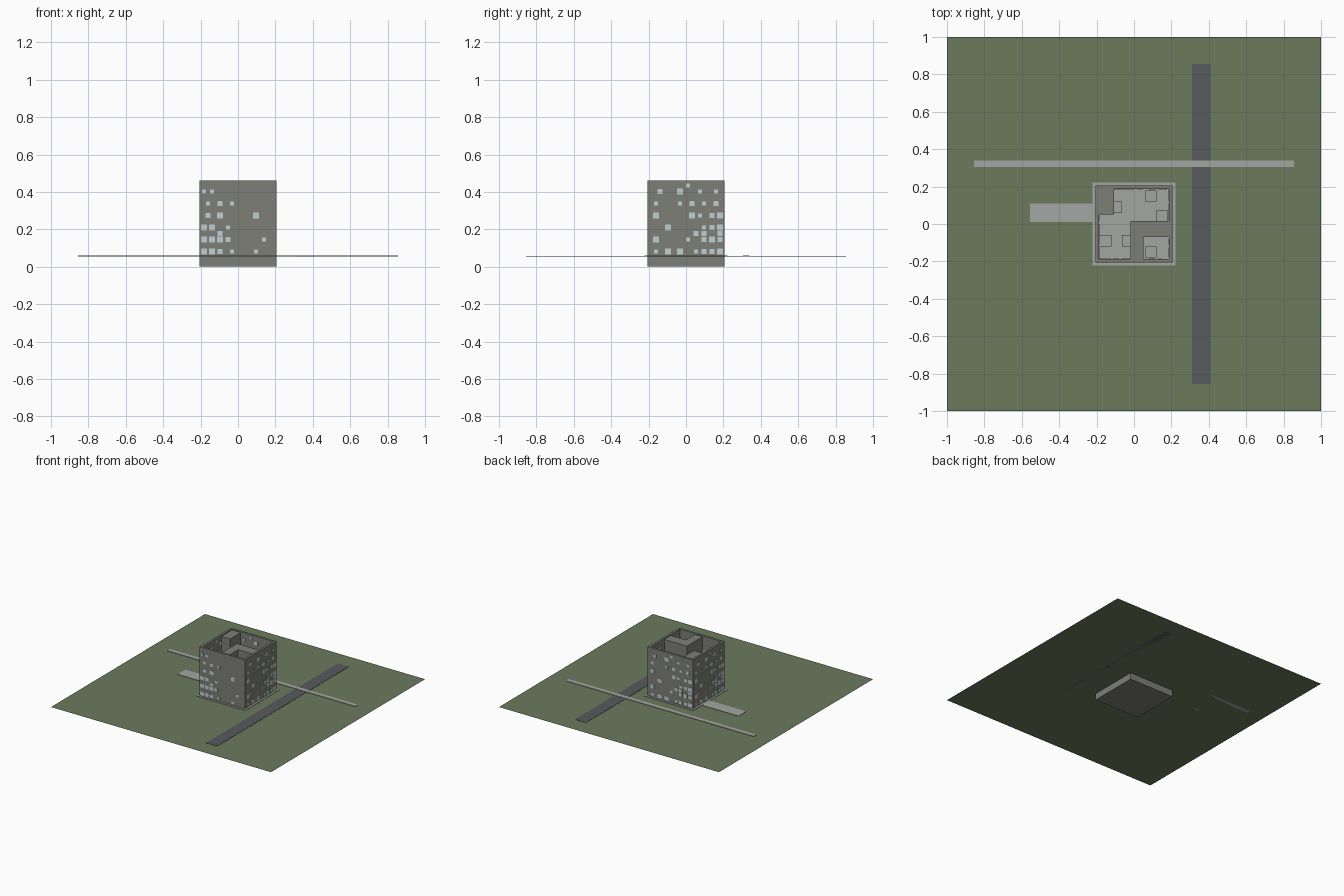
import bpy

if "Cube" in bpy.data.objects:
    bpy.data.objects.remove(bpy.data.objects["Cube"])


def material(name, r, g, b):
    m = bpy.data.materials.new(name)
    m.use_nodes = True
    m.diffuse_color = (r, g, b, 1)
    m.node_tree.nodes["Principled BSDF"].inputs["Base Color"].default_value = (r, g, b, 1)
    return m


grass = material("grass green", .145, .195, .107)
asphalt = material("asphalt grey", .1, .103, .115)
concrete = material("concrete grey", .21, .21, .19)
paving = material("pale paving", .37, .38, .36)
glass = material("pale blue glass", .52, .63, .64)


def mesh_object(name, verts, faces, mat):
    mesh = bpy.data.meshes.new(name)
    mesh.from_pydata(verts, [], faces)
    mesh.materials.append(mat)
    obj = bpy.data.objects.new(name, mesh)
    bpy.context.collection.objects.link(obj)
    return obj


def boxes(name, spans, mat):
    """One object made of boxes, each given as (low corner, high corner)."""
    verts, faces = [], []
    for low, high in spans:
        n = len(verts)
        verts += [(x, y, z) for x in (low[0], high[0])
                  for y in (low[1], high[1]) for z in (low[2], high[2])]
        for f in ((0, 1, 3, 2), (4, 6, 7, 5), (0, 4, 5, 1),
                  (2, 3, 7, 6), (0, 2, 6, 4), (1, 5, 7, 3)):
            faces.append([n + i for i in f])
    return mesh_object(name, verts, faces, mat)


GROUND = .055      # level of the lawn
HALF = .205        # half width of the building
INNER = .187       # inner face of the outer walls
TOP = .46
FLOOR = .064

# Lawn, road and paths
mesh_object("lawn", [(-1, -1, GROUND), (1, -1, GROUND), (1, 1, GROUND), (-1, 1, GROUND)],
            [(0, 1, 2, 3)], grass)
boxes("road", [((.31, -.855, GROUND), (.41, .855, GROUND + .002))], asphalt)
boxes("long_path", [((-.855, .305, GROUND), (.855, .34, GROUND + .004))], paving)
boxes("entrance_path", [((-.555, .01, GROUND), (-.2, .11, GROUND + .003))], paving)
boxes("apron", [((-.222, -.222, GROUND), (.222, .222, GROUND + .004))], paving)

# Foundation and the four outer walls
boxes("foundation", [((-HALF, -HALF, 0), (HALF, HALF, FLOOR - .002))], concrete)
boxes("outer_walls", [
    ((-HALF, -HALF, 0), (HALF, -INNER, TOP)),
    ((-HALF, INNER, 0), (HALF, HALF, TOP)),
    ((-HALF, -INNER, 0), (-INNER, INNER, TOP)),
    ((INNER, -INNER, 0), (HALF, INNER, TOP)),
], concrete)
boxes("courtyard_floor", [((-INNER, -INNER, GROUND), (INNER, INNER, FLOOR))], paving)

# Room volumes rising to the roof, leaving a winding court and a small light well
ROOF = TOP - .008
boxes("corner_room", [((-INNER, .05, FLOOR), (-.107, INNER, ROOF))], concrete)
boxes("large_room", [
    ((-.02, -.07, FLOOR), (INNER, .015, ROOF)),
    ((-.02, -INNER, FLOOR), (.05, -.07, ROOF)),
], concrete)

# Low pale blocks standing in the courts
boxes("court_blocks", [((x, y, FLOOR), (x + w, y + .06, h)) for x, y, w, h in (
    (.06, .12, .06, .2), (.12, .015, .06, .14), (-.107, .06, .043, .2),
    (-.187, -.12, .067, .14), (-.064, -.12, .044, .2), (.06, -.18, .06, .14))], paving)

# Window patterns, bottom row first: s, m, l are pane sizes, blank rows are wall
SIZES = {"s": .021, "m": .027, "l": .033}
CORNER_CLUSTER = [
    "l.l.m..s.....s....",
    "",
    "l.l.l.m........s..",
    "....m.............",
    "l.l...s...........",
    "",
    ".m..l........l....",
    "",
    ".s..m..s..........",
    "",
    "s.s...............",
]
SCATTERED = [
    ".s..l..l...s.m.m.l",
    "",
    ".l.......s.m.l.l.m"[:11] + "..m.l.m"[0:],
    "...........m.m...m",
    "....l........s.m.l",
    "",
    ".l........l.s..m.l",
    "",
    ".s.....s..m..s..m.",
    "",
    "..m....l....s...s.",
    ".........s........",
]


def windows(name, pattern, axis, side, flip=1):
    """Panes through one wall; axis 0 runs along x, axis 1 runs along y."""
    spans = []
    depth = sorted((side * (INNER - .002), side * (HALF + .002)))
    for row, line in enumerate(pattern):
        z = .082 + .032 * row
        for col, char in enumerate(line):
            if char not in SIZES:
                continue
            r = SIZES[char] / 2
            u = flip * (-.182 + .0214 * col)
            low, high = [u - r, depth[0], z - r], [u + r, depth[1], z + r]
            if axis == 1:
                low[0], low[1] = low[1], low[0]
                high[0], high[1] = high[1], high[0]
            spans.append((low, high))
    boxes(name, spans, glass)


windows("front_windows", CORNER_CLUSTER, 0, -1)
windows("left_windows", SCATTERED, 1, 1)
windows("back_windows", SCATTERED, 0, 1, -1)
windows("right_windows", SCATTERED, 1, -1, -1)
